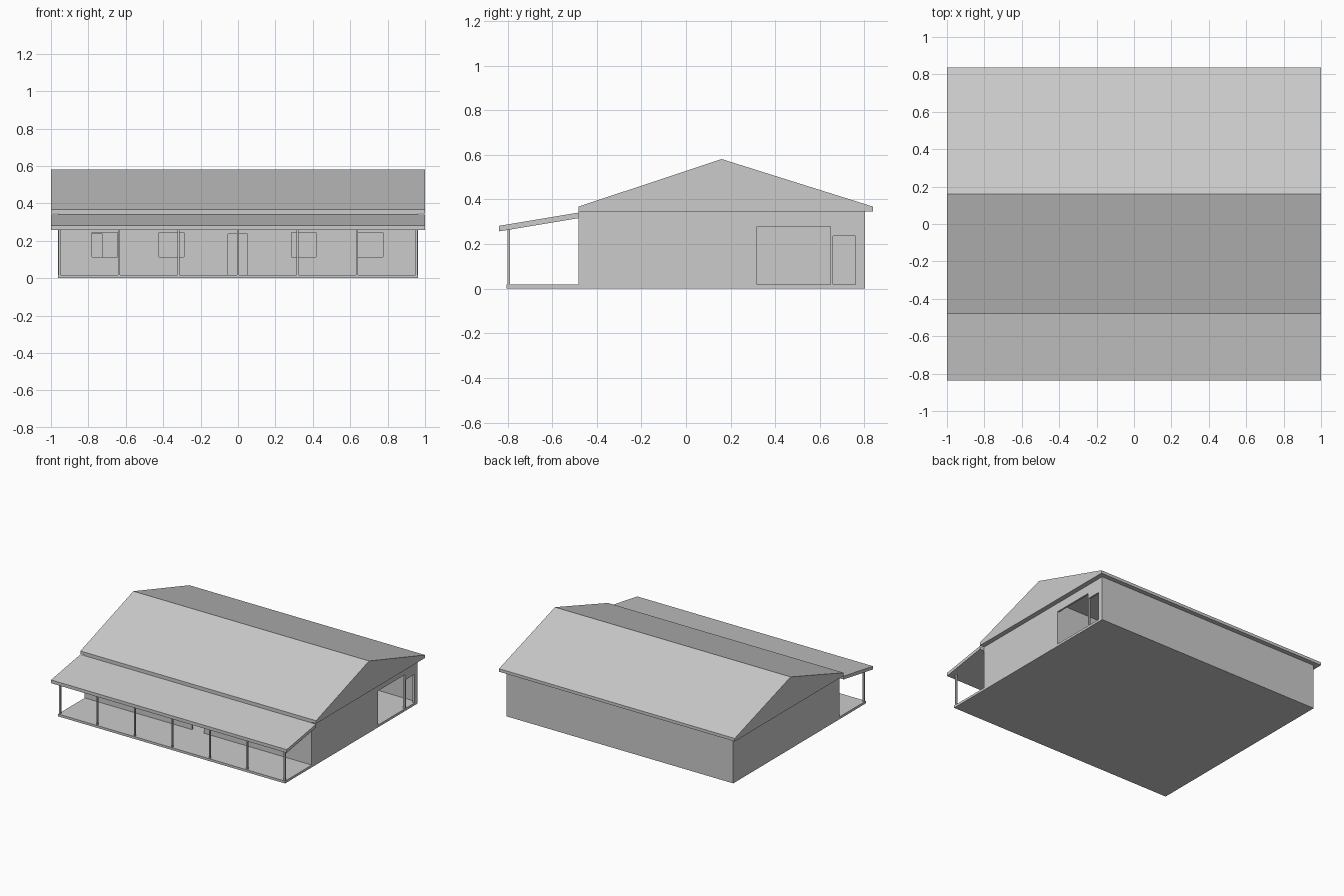
import bpy

if "Cube" in bpy.data.objects:
    bpy.data.objects.remove(bpy.data.objects["Cube"])

paint = bpy.data.materials.new("pale_grey")
paint.diffuse_color = (0.6, 0.6, 0.6, 1)
paint.use_nodes = True
paint.node_tree.nodes["Principled BSDF"].inputs["Base Color"].default_value = paint.diffuse_color

SLAB, EAVE = 0.018, 0.345      # floor top, wall top
X, FRONT, BACK = 0.963, -0.482, 0.803
WALL = 0.014


def make(name, verts, faces):
    mesh = bpy.data.meshes.new(name)
    mesh.from_pydata(verts, [], faces)
    mesh.materials.append(paint)
    obj = bpy.data.objects.new(name, mesh)
    bpy.context.collection.objects.link(obj)
    return obj


def prism(name, profile, x0, x1):
    """Extrude a y-z profile (counter-clockwise seen from +x) along x."""
    n = len(profile)
    verts = [(x, y, z) for x in (x0, x1) for y, z in profile]
    faces = [tuple(reversed(range(n))), tuple(range(n, 2 * n))]
    faces += [(i, (i + 1) % n, n + (i + 1) % n, n + i) for i in range(n)]
    return make(name, verts, faces)


def box(name, x0, x1, y0, y1, z0, z1):
    return prism(name, [(y0, z0), (y1, z0), (y1, z1), (y0, z1)], x0, x1)


def cut(obj, *bounds):
    """Subtract a box from an object, then discard the cutter."""
    cutter = box("cutter", *bounds)
    cutter.hide_render = True
    mod = obj.modifiers.new("opening", 'BOOLEAN')
    mod.operation, mod.solver, mod.object = 'DIFFERENCE', 'EXACT', cutter
    bpy.context.view_layer.objects.active = obj
    bpy.ops.object.modifier_apply(modifier=mod.name)
    bpy.data.objects.remove(cutter)


# floor slab under house and porch
box("floor_slab", -X, X, -0.805, BACK, 0, SLAB)

# hollow outer walls
walls = box("outer_walls", -X, X, FRONT, BACK, SLAB, EAVE)
cut(walls, -X + WALL, X - WALL, FRONT + WALL, BACK - WALL, -0.1, 0.5)

# front windows and front door
for x0, x1 in ((-0.78, -0.645), (-0.422, -0.29), (0.287, 0.417), (0.64, 0.776)):
    cut(walls, x0, x1, FRONT - 0.05, FRONT + 0.05, 0.113, 0.245)
cut(walls, -0.054, 0.05, FRONT - 0.05, FRONT + 0.05, -0.1, 0.237)

# garage opening and side door on the right
for y0, y1, top in ((0.319, 0.647, 0.279), (0.66, 0.761, 0.237)):
    cut(walls, X - 0.05, X + 0.05, y0, y1, -0.1, top)

# inner wall between the rooms and the garage, with a doorway
partition = box("partition", -X + WALL, X - WALL, 0.303, 0.317, SLAB, EAVE)
cut(partition, -0.83, -0.725, 0.25, 0.36, -0.1, 0.237)

# solid gable roof
prism("main_roof", [(-0.482, EAVE), (0.838, EAVE), (0.838, 0.368),
                    (0.16, 0.581), (-0.482, 0.368)], -1, 1)

# sloping porch roof
prism("porch_roof", [(-0.838, 0.257), (-0.482, 0.316),
                     (-0.482, 0.341), (-0.838, 0.282)], -1, 1)

# porch posts
for i in range(7):
    x = -0.954 + i * 0.318
    box("porch_post", x - 0.006, x + 0.006, -0.8, -0.788, SLAB, 0.266)
